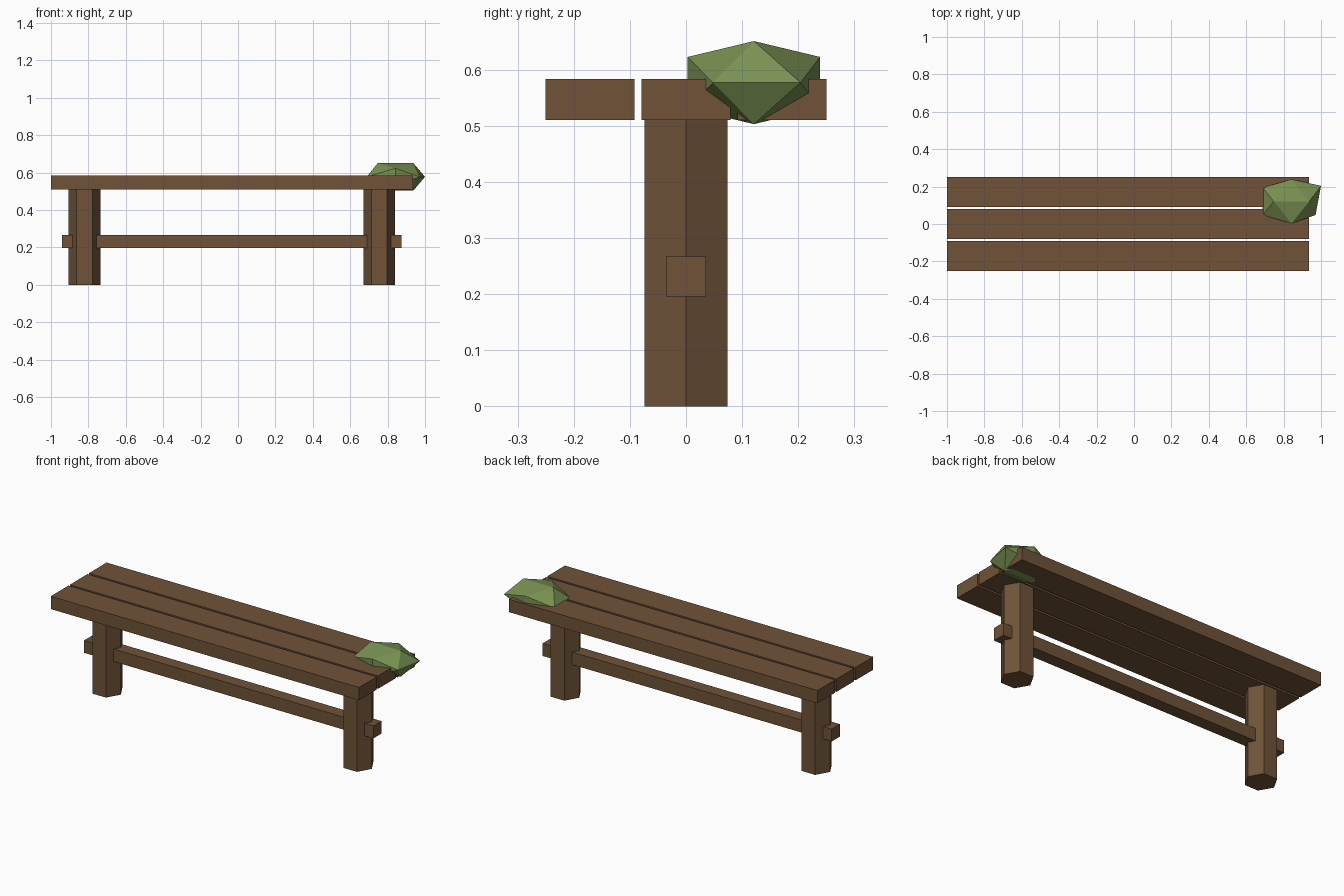
import bpy
import bmesh
from math import sqrt, pi
from mathutils import Matrix, Vector

if "Cube" in bpy.data.objects:
    bpy.data.objects.remove(bpy.data.objects["Cube"], do_unlink=True)


def make_material(name, rgb):
    mat = bpy.data.materials.new(name)
    mat.use_nodes = True
    colour = (*rgb, 1.0)
    mat.diffuse_color = colour
    bsdf = next(n for n in mat.node_tree.nodes if n.type == "BSDF_PRINCIPLED")
    bsdf.inputs["Base Color"].default_value = colour
    return mat


wood = make_material("brown wood", (0.16, 0.086, 0.04))
moss = make_material("moss green", (0.19, 0.28, 0.085))


def finish(name, bm, mat):
    bmesh.ops.recalc_face_normals(bm, faces=bm.faces)
    mesh = bpy.data.meshes.new(name)
    bm.to_mesh(mesh)
    bm.free()
    mesh.materials.append(mat)
    obj = bpy.data.objects.new(name, mesh)
    bpy.context.collection.objects.link(obj)
    return obj


def box(name, low, high, mat):
    low, high = Vector(low), Vector(high)
    bm = bmesh.new()
    place = Matrix.Translation((low + high) / 2) @ Matrix.Diagonal((*(high - low), 1))
    bmesh.ops.create_cube(bm, size=1, matrix=place)
    return finish(name, bm, mat)


# Three seat planks with narrow gaps
SEAT_BOTTOM, SEAT_TOP = 0.51, 0.583
for label, y in (("front", -0.171), ("middle", 0), ("back", 0.171)):
    box(f"seat_plank_{label}", (-1, y - 0.079, SEAT_BOTTOM),
        (0.935, y + 0.079, SEAT_TOP), wood)

# Six-sided legs with an edge facing each end of the bench
for label, x in (("right", -0.82), ("left", 0.755)):
    bm = bmesh.new()
    place = Matrix.Translation((x, 0, SEAT_BOTTOM / 2)) @ Matrix.Rotation(pi / 2, 4, "Z")
    bmesh.ops.create_cone(bm, cap_ends=True, segments=6, radius1=0.085,
                          radius2=0.085, depth=SEAT_BOTTOM, matrix=place)
    # Keep a corner on the long axis whatever the starting angle
    if max(v.co.x for v in bm.verts) - x < 0.08:
        bmesh.ops.rotate(bm, verts=bm.verts, cent=(x, 0, 0),
                         matrix=Matrix.Rotation(pi / 6, 3, "Z"))
    finish(f"leg_{label}", bm, wood)

# Stretcher rail passing through both legs
box("stretcher_rail", (-0.94, -0.036, 0.196), (0.875, 0.036, 0.267), wood)

# Flattened twenty-sided moss clump, from three golden rectangles
PHI = (1 + sqrt(5)) / 2
bm = bmesh.new()
for a in (-1, 1):
    for b in (-PHI, PHI):
        for corner in ((a, 0, b), (0, b, a), (b, a, 0)):
            x, y, z = corner
            bm.verts.new((0.842 + x * 0.095, 0.121 + y * 0.073, 0.577 + z * 0.0457))
# Slightly uneven outer corner
for v in bm.verts:
    if v.co.x > 0.96 and v.co.y < 0.1:
        v.co.x -= 0.025
    elif v.co.x > 0.96:
        v.co.y += 0.01
        v.co.x += 0.004
bmesh.ops.convex_hull(bm, input=bm.verts)
finish("moss_clump", bm, moss)
